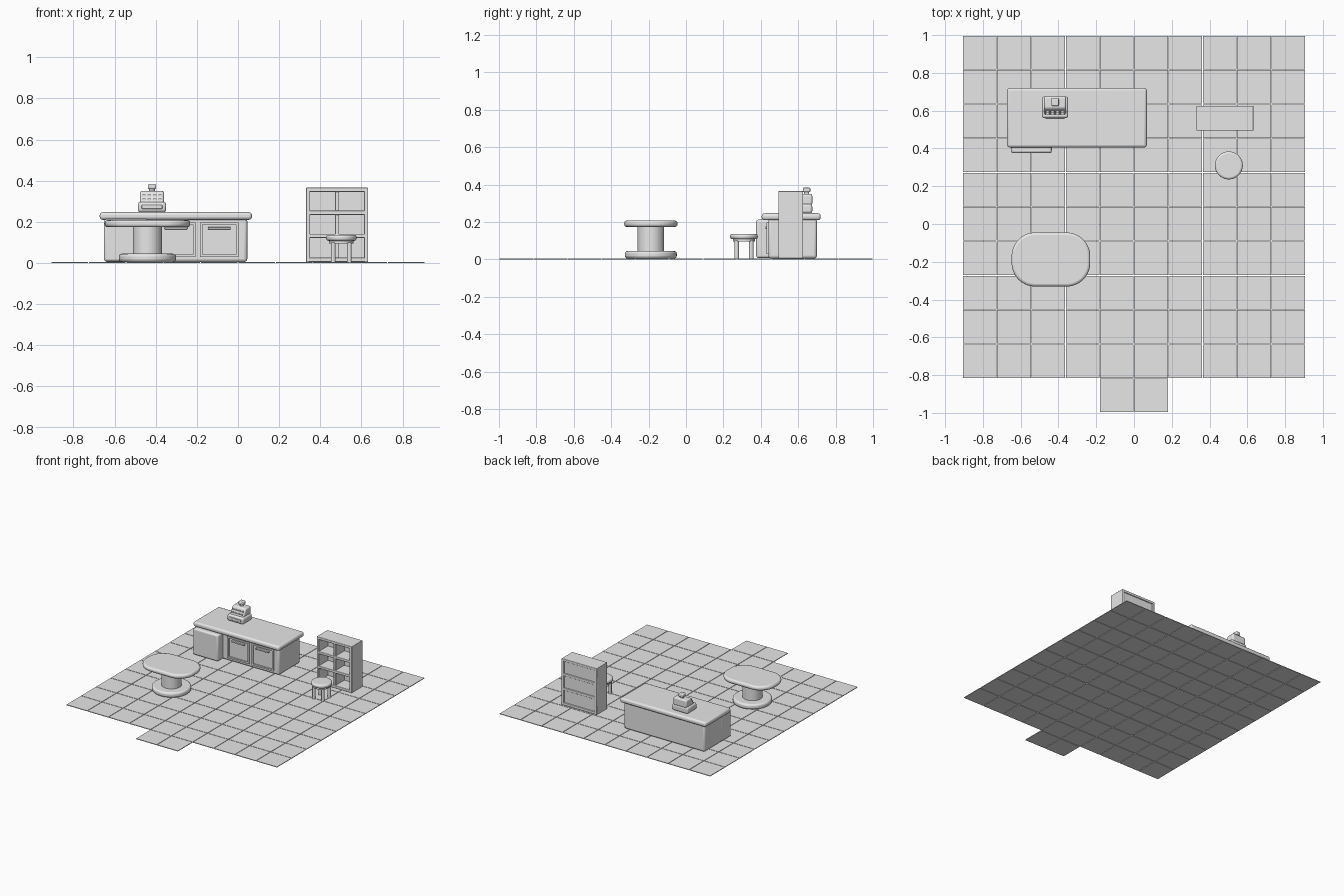
import bpy, bmesh, math

if "Cube" in bpy.data.objects:
    bpy.data.objects.remove(bpy.data.objects["Cube"])

grey = bpy.data.materials.new("plain_grey")
grey.diffuse_color = (0.8, 0.8, 0.8, 1)
grey.use_nodes = True
grey.node_tree.nodes["Principled BSDF"].inputs["Base Color"].default_value = grey.diffuse_color


def finish(name, bm, bevel=0, segments=3):
    """Turn a bmesh into a named, softly edged object."""
    bmesh.ops.recalc_face_normals(bm, faces=bm.faces)
    mesh = bpy.data.meshes.new(name)
    bm.to_mesh(mesh)
    bm.free()
    mesh.materials.append(grey)
    ob = bpy.data.objects.new(name, mesh)
    bpy.context.collection.objects.link(ob)
    if bevel:
        mod = ob.modifiers.new("rounding", 'BEVEL')
        mod.width, mod.segments = bevel, segments
        mod.limit_method, mod.angle_limit = 'ANGLE', math.radians(50)
        bpy.ops.object.select_all(action='DESELECT')
        ob.select_set(True)
        bpy.context.view_layer.objects.active = ob
        bpy.ops.object.shade_smooth_by_angle(angle=math.radians(40))
    return ob


def add_box(bm, x0, x1, y0, y1, z0, z1):
    verts = bmesh.ops.create_cube(bm, size=1)['verts']
    for v in verts:
        v.co.x = x1 if v.co.x > 0 else x0
        v.co.y = y1 if v.co.y > 0 else y0
        v.co.z = z1 if v.co.z > 0 else z0
    return verts


def box(name, x0, x1, y0, y1, z0, z1, bevel=0.006):
    bm = bmesh.new()
    add_box(bm, x0, x1, y0, y1, z0, z1)
    return finish(name, bm, bevel)


def slab(name, cx, cy, rx, ry, corner, z0, z1, bevel=0, steps=12):
    """Upright prism with a rounded-rectangle or round outline."""
    bm = bmesh.new()
    ring = []
    for q, (sx, sy) in enumerate([(1, 1), (-1, 1), (-1, -1), (1, -1)]):
        for i in range(steps):
            a = math.pi / 2 * (q + (i + 0.5) / steps)
            ring.append(bm.verts.new((cx + sx * (rx - corner) + corner * math.cos(a),
                                      cy + sy * (ry - corner) + corner * math.sin(a), z0)))
    base = bm.faces.new(ring)
    new = bmesh.ops.extrude_face_region(bm, geom=[base])['geom']
    for v in new:
        if isinstance(v, bmesh.types.BMVert):
            v.co.z = z1
    if base not in bm.faces[:]:
        bm.faces.new(ring)
    return finish(name, bm, bevel)


def disc(name, cx, cy, r, z0, z1, bevel=0, steps=10):
    return slab(name, cx, cy, r, r, r, z0, z1, bevel, steps)


# Floor: ten by ten tiles with narrow joints, and two doorstep tiles
T, GAP, FZ = 0.1815, 0.002, 0.005
bm = bmesh.new()
cells = [(i, j) for i in range(10) for j in range(10)] + [(4, -1), (5, -1)]
for i, j in cells:
    x, y = (i - 5) * T, -0.8165 + j * T
    add_box(bm, x + GAP, x + T - GAP, y + GAP, y + T - GAP, 0, FZ)
finish("floor_tiles", bm)

# Shop counter with overhanging worktop
box("counter_body", -0.65, 0.045, 0.44, 0.70, FZ, 0.22, 0.015)
box("counter_top", -0.672, 0.068, 0.405, 0.72, 0.21, 0.247, 0.014)
box("counter_side_cabinet", -0.652, -0.435, 0.375, 0.50, 0.008, 0.213, 0.012)

# Counter doors: raised frames around panels, with handles
for n, x0 in enumerate((-0.395, -0.185)):
    x1, z0, z1, w = x0 + 0.188, 0.03, 0.198, 0.012
    bm = bmesh.new()
    for xa, xb, za, zb in ((x0, x1, z0, z0 + w), (x0, x1, z1 - w, z1),
                           (x0, x0 + w, z0 + w, z1 - w), (x1 - w, x1, z0 + w, z1 - w)):
        add_box(bm, xa, xb, 0.430, 0.445, za, zb)
    finish(f"door_frame_{n}", bm)
    mid = (x0 + x1) / 2
    box(f"door_handle_{n}", mid - 0.055, mid + 0.055, 0.424, 0.445, 0.163, 0.175, 0.003)

# Cash register: base, drawer lip, sloped body, keys, display
RX = -0.418
box("register_base", RX - 0.069, RX + 0.069, 0.56, 0.675, 0.247, 0.296, 0.012)
box("register_drawer", RX - 0.05, RX + 0.05, 0.555, 0.57, 0.262, 0.282, 0.004)
bm = bmesh.new()
for v in add_box(bm, RX - 0.058, RX + 0.058, 0.575, 0.675, 0.29, 0.35):
    if v.co.z > 0.3 and v.co.y < 0.6:
        v.co.y = 0.612
finish("register_body", bm, 0.010)
for row in range(2):
    bm = bmesh.new()
    for k in range(4):
        x = RX - 0.039 + k * 0.026
        y, z = 0.584 + row * 0.012, 0.308 + row * 0.019
        add_box(bm, x - 0.008, x + 0.008, y - 0.005, y + 0.012, z - 0.004, z + 0.006)
    finish(f"register_keys_{row}", bm)
disc("register_display_post", RX, 0.645, 0.014, 0.345, 0.37)
box("register_display", RX - 0.02, RX + 0.02, 0.625, 0.665, 0.36, 0.384, 0.006)

# Pedestal table with oblong top
TX, TY = -0.44, -0.188
slab("table_top", TX, TY, 0.208, 0.143, 0.125, 0.174, 0.208, 0.014)
disc("table_column", TX, TY, 0.071, 0.03, 0.18, 0, 12)
disc("table_foot", TX, TY, 0.139, FZ, 0.045, 0.014, 12)

# Open bookshelf: sides, divider, back, boards
X0, X1, Y0, Y1 = 0.33, 0.633, 0.494, 0.626
box("shelf_side_left", X0, X0 + 0.02, Y0, Y1, FZ, 0.36, 0.004)
box("shelf_side_right", X1 - 0.02, X1, Y0, Y1, FZ, 0.36, 0.004)
box("shelf_divider", 0.472, 0.491, Y0 + 0.006, Y1 - 0.012, FZ, 0.352, 0.003)
box("shelf_back", X0 + 0.01, X1 - 0.01, Y1 - 0.02, Y1 - 0.007, FZ, 0.355, 0)
for n, z in enumerate((0.006, 0.122, 0.234, 0.346)):
    box(f"shelf_board_{n}", X0, X1, Y0, Y1, z, z + 0.02, 0.004)

# Round stool with four legs
SX, SY = 0.502, 0.31
disc("stool_cushion", SX, SY, 0.074, 0.108, 0.137, 0.011)
disc("stool_apron", SX, SY, 0.06, 0.095, 0.112)
for n, (sx, sy) in enumerate([(1, 1), (-1, 1), (-1, -1), (1, -1)]):
    disc(f"stool_leg_{n}", SX + sx * 0.039, SY + sy * 0.039, 0.012, FZ - 0.002, 0.1, 0, 4)
